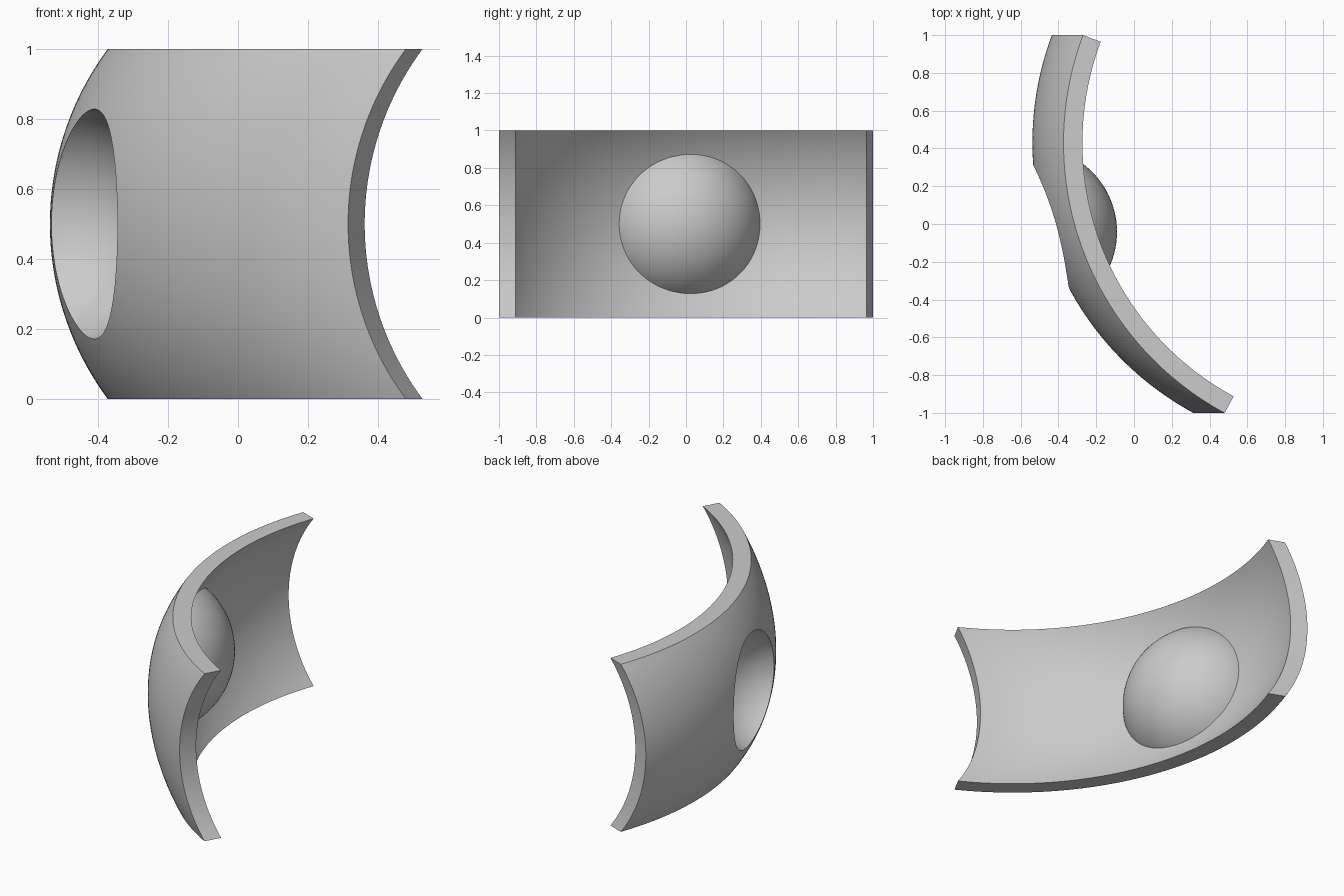
import bpy, bmesh, math
from mathutils import Vector

cube = bpy.data.objects.get("Cube")
if cube:
    bpy.data.objects.remove(cube, do_unlink=True)

ARC_CENTRE = Vector((1.253, 0.43))     # centre of the plan arc at the top edge
RADIUS, THICK = 1.626, 0.1
START, END = Vector((-0.27, 1.0)), Vector((0.48, -1.0))
SAG = 0.165                            # bulge of the panel at mid height
SPHERE = (-0.54, -0.042, 0.5)

grey = bpy.data.materials.new("plain_grey")
grey.use_nodes = True
colour = (0.6, 0.6, 0.6, 1)
grey.diffuse_color = colour
grey.node_tree.nodes["Principled BSDF"].inputs["Base Color"].default_value = colour


def finish(bm, name):
    bmesh.ops.recalc_face_normals(bm, faces=bm.faces)
    mesh = bpy.data.meshes.new(name)
    bm.to_mesh(mesh)
    bm.free()
    mesh.materials.append(grey)
    obj = bpy.data.objects.new(name, mesh)
    bpy.context.collection.objects.link(obj)
    return obj


def curved_panel(name, thick, n=80, levels=48):
    """Plan arc of given thickness, shifted in x along a vertical arc."""
    bend = (0.25 + SAG ** 2) / (2 * SAG)
    a0, a1 = (math.atan2(*(p - ARC_CENTRE).yx) % math.tau for p in (START, END))
    bm = bmesh.new()
    loops = []
    for k in range(levels + 1):
        z = k / levels
        shift = bend - SAG - math.sqrt(bend ** 2 - (z - 0.5) ** 2)
        loop = []
        for r in (RADIUS, RADIUS - thick):
            side = []
            for i in range(n + 1):
                a = a0 + (a1 - a0) * i / n
                side.append(bm.verts.new((ARC_CENTRE.x + shift + r * math.cos(a),
                                          ARC_CENTRE.y + r * math.sin(a), z)))
            loop += side if r == RADIUS else side[::-1]
        loops.append(loop)
    count = len(loops[0])
    for low, high in zip(loops, loops[1:]):
        for i in range(count):
            j = (i + 1) % count
            bm.faces.new((low[i], low[j], high[j], high[i]))
    for loop in (loops[0], loops[-1]):
        for i in range(n):
            bm.faces.new((loop[i], loop[i + 1], loop[-2 - i], loop[-1 - i]))
    return finish(bm, name)


def ball(name, radius):
    bm = bmesh.new()
    bmesh.ops.create_uvsphere(bm, u_segments=96, v_segments=48, radius=radius)
    bmesh.ops.translate(bm, verts=bm.verts, vec=SPHERE)
    return finish(bm, name)


def drill(name, y):
    bm = bmesh.new()
    bmesh.ops.create_cone(bm, cap_ends=True, segments=32, radius1=0.027,
                          radius2=0.027, depth=2)
    for v in bm.verts:
        v.co = (v.co.z, v.co.x + y, v.co.y + 0.503)
    return finish(bm, name)


def combine(target, tool, operation):
    mod = target.modifiers.new(operation.lower(), 'BOOLEAN')
    mod.operation, mod.object, mod.solver = operation, tool, 'EXACT'
    bpy.context.view_layer.objects.active = target
    bpy.ops.object.modifier_apply(modifier=mod.name)
    bpy.data.objects.remove(tool, do_unlink=True)


# Curved panel with a round bulge on its inner side
panel = curved_panel("curved_panel", THICK)
bulge = ball("bulge", 0.45)
combine(bulge, curved_panel("bulge_limit", 0.9), 'INTERSECT')
combine(panel, bulge, 'UNION')

# Hollow on the outer side and two drilled holes
combine(panel, ball("hollow_cutter", 0.355), 'DIFFERENCE')
for y in (-0.645, 0.555):
    combine(panel, drill("hole_cutter", y), 'DIFFERENCE')

bpy.ops.object.select_all(action='DESELECT')
panel.select_set(True)
bpy.context.view_layer.objects.active = panel
bpy.ops.object.shade_smooth_by_angle(angle=math.radians(30))
